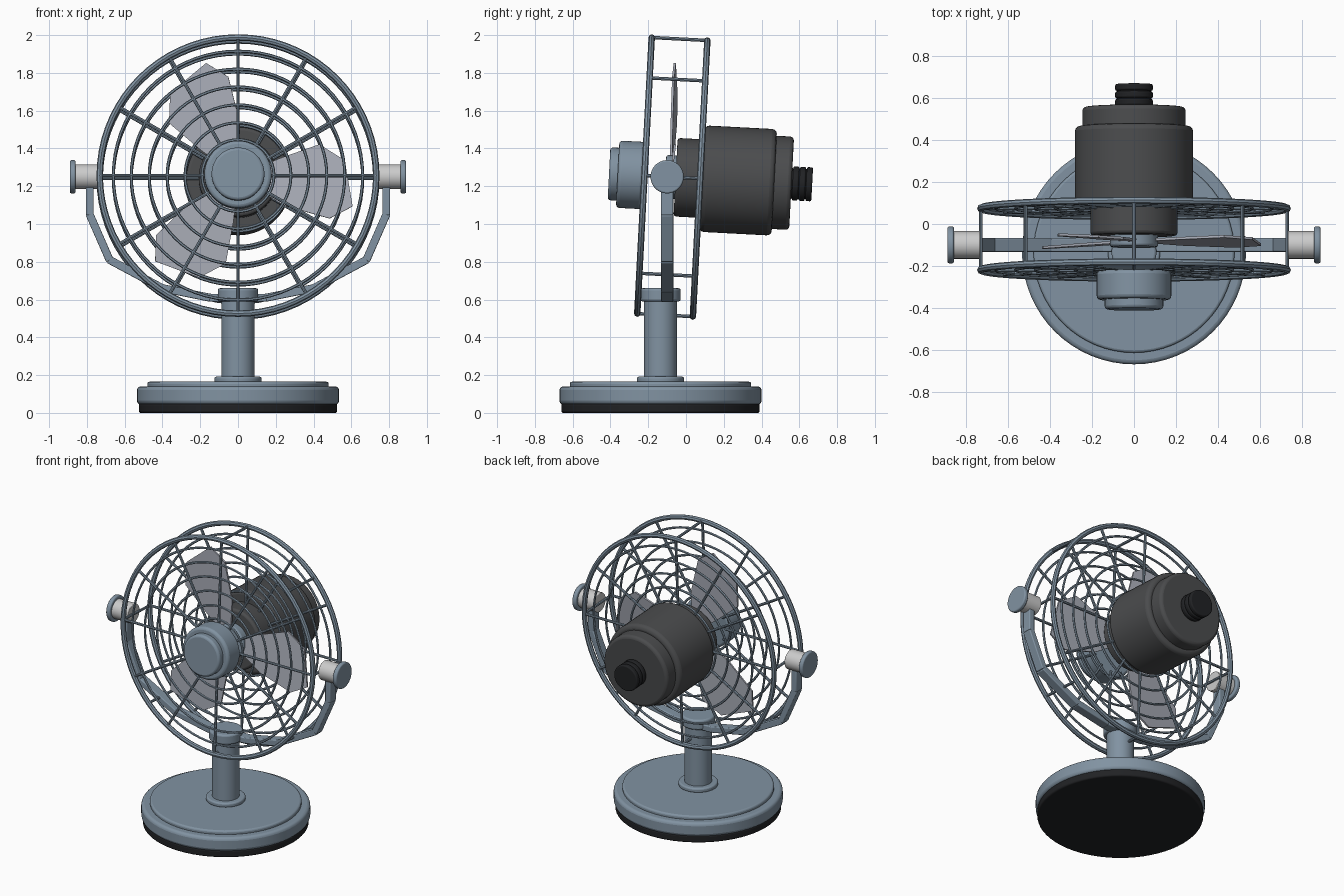
import bpy, bmesh, math
from math import pi, sin, cos, radians
from mathutils import Matrix, Vector

if "Cube" in bpy.data.objects:
    bpy.data.objects.remove(bpy.data.objects["Cube"])


def material(name, *rgb):
    m = bpy.data.materials.new(name)
    m.diffuse_color = (*rgb, 1)
    m.use_nodes = True
    m.node_tree.nodes["Principled BSDF"].inputs["Base Color"].default_value = m.diffuse_color
    return m


STEEL = material("steel_blue", 0.22, 0.29, 0.36)
DARK = material("motor_grey", 0.07, 0.072, 0.075)
RUBBER = material("rubber", 0.015, 0.016, 0.018)
LIGHT = material("spacer_grey", 0.62, 0.62, 0.60)
BLADE = material("blade_grey", 0.40, 0.42, 0.48)

# Head leans back 3 degrees about its pivot; local y is the fan axis
HEAD = Matrix.Translation((0, -0.10, 1.25)) @ Matrix.Rotation(radians(-3), 4, 'X')
ALONG_Y = Matrix.Rotation(pi / 2, 4, 'X')
ALONG_X = Matrix.Rotation(pi / 2, 4, 'Y')


def finish(name, bm, mat, matrix=Matrix(), bevel=0):
    bmesh.ops.recalc_face_normals(bm, faces=bm.faces)
    me = bpy.data.meshes.new(name)
    bm.to_mesh(me)
    bm.free()
    ob = bpy.data.objects.new(name, me)
    bpy.context.collection.objects.link(ob)
    me.materials.append(mat)
    ob.matrix_world = matrix
    if bevel:
        mod = ob.modifiers.new("bevel", 'BEVEL')
        mod.width, mod.segments, mod.limit_method = bevel, 3, 'ANGLE'
    bpy.ops.object.select_all(action='DESELECT')
    ob.select_set(True)
    bpy.context.view_layer.objects.active = ob
    bpy.ops.object.shade_smooth_by_angle(angle=radians(40))
    return ob


def cylinder(name, r, start, end, mat, matrix=Matrix(), axis=Matrix(), bevel=0.01, sides=64):
    bm = bmesh.new()
    place = Matrix.Translation((0, 0, (start + end) / 2))
    bmesh.ops.create_cone(bm, cap_ends=True, segments=sides, radius1=r, radius2=r,
                          depth=end - start, matrix=axis @ place)
    return finish(name, bm, mat, matrix, bevel)


def add_rod(bm, a, b, r):
    a, b = Vector(a), Vector(b)
    turn = (b - a).to_track_quat('Z', 'Y').to_matrix().to_4x4()
    bmesh.ops.create_cone(bm, cap_ends=True, segments=8, radius1=r, radius2=r,
                          depth=(b - a).length, matrix=Matrix.Translation((a + b) / 2) @ turn)


def add_ring(bm, R, r, y, n=72, k=8):
    loops = [[bm.verts.new(((R + r * cos(t)) * cos(a), y + r * sin(t), (R + r * cos(t)) * sin(a)))
              for t in (2 * pi * j / k for j in range(k))]
             for a in (2 * pi * i / n for i in range(n))]
    for i in range(n):
        p, q = loops[i], loops[(i + 1) % n]
        for j in range(k):
            bm.faces.new((p[j], p[(j + 1) % k], q[(j + 1) % k], q[j]))


# Base and post
STAND = Matrix.Translation((0, -0.135, 0))
cylinder("base_pad", 0.525, 0, 0.05, RUBBER, STAND)
cylinder("base", 0.535, 0.045, 0.14, STEEL, STAND, bevel=0.02)
cylinder("base_top", 0.48, 0.13, 0.165, STEEL, STAND, bevel=0.012)
cylinder("post_foot", 0.125, 0.16, 0.192, STEEL, STAND)
cylinder("post", 0.087, 0.16, 0.62, STEEL, STAND)
cylinder("post_collar", 0.107, 0.59, 0.66, STEEL, STAND, bevel=0.012)

# Yoke: faceted flat bars from the post up to each pivot
arm = [(0, 0.605), (0.15, 0.61), (0.40, 0.66), (0.68, 0.81), (0.785, 1.05), (0.785, 1.22)]
for side, label in ((-1, "left"), (1, "right")):
    bm = bmesh.new()
    for (x0, z0), (x1, z1) in zip(arm, arm[1:]):
        a, b = Vector((side * x0, -0.10, z0)), Vector((side * x1, -0.10, z1))
        d = b - a
        m = (Matrix.Translation((a + b) / 2) @ Matrix.Rotation(math.atan2(d.x, d.z), 4, 'Y')
             @ Matrix.Diagonal((0.042, 0.066, d.length + 0.008, 1)))
        bmesh.ops.create_cube(bm, size=1, matrix=m)
    finish("yoke_arm_" + label, bm, STEEL, bevel=0.006)
    # Pivot spacer and knob
    pivot = Matrix.Translation((0, -0.10, 1.25)) @ Matrix.Diagonal((side, 1, 1, 1))
    s = (0.735, 0.865) if side > 0 else (-0.865, -0.735)
    k = (0.86, 0.89) if side > 0 else (-0.89, -0.86)
    P = Matrix.Translation((0, -0.10, 1.25))
    cylinder("pivot_spacer_" + label, 0.066, *s, LIGHT, P, ALONG_X, 0.004, 32)
    cylinder("pivot_knob_" + label, 0.088, *k, STEEL, P, ALONG_X, 0.008, 48)

# Front and rear grilles
for label, y in (("front", -0.12), ("rear", 0.175)):
    bm = bmesh.new()
    add_ring(bm, 0.732, 0.017, y)
    finish(label + "_rim", bm, STEEL, HEAD)
    bm = bmesh.new()
    for R in (0.19, 0.28, 0.375, 0.47, 0.565, 0.66):
        add_ring(bm, R, 0.008, y, k=6)
    for i in range(12):
        c, s = cos(i * pi / 6), sin(i * pi / 6)
        add_rod(bm, (0.15 * c, y, 0.15 * s), (0.732 * c, y, 0.732 * s), 0.009)
    finish(label + "_grille", bm, STEEL, HEAD)

# Bars joining the two rims
bm = bmesh.new()
for i in range(8):
    c, s = 0.732 * cos(i * pi / 4), 0.732 * sin(i * pi / 4)
    add_rod(bm, (c, -0.12, s), (c, 0.175, s), 0.009)
finish("cage_bars", bm, STEEL, HEAD)


def head_disc(name, r, y0, y1, mat, bevel=0.015):
    cylinder(name, r, -y1, -y0, mat, HEAD, ALONG_Y, bevel)


# Front hub, motor and rear knob
head_disc("front_hub", 0.178, -0.262, -0.125, STEEL, 0.018)
head_disc("front_cap", 0.14, -0.308, -0.25, STEEL)
head_disc("motor_neck", 0.208, 0.045, 0.22, DARK)
head_disc("motor_body", 0.282, 0.185, 0.568, DARK, 0.025)
head_disc("motor_rear", 0.247, 0.55, 0.66, DARK, 0.02)
head_disc("rear_knob_core", 0.08, 0.65, 0.765, RUBBER, 0.006)
for i in range(3):
    y = 0.665 + i * 0.036
    head_disc(f"rear_knob_rib_{i + 1}", 0.09, y, y + 0.032, RUBBER, 0.008)

# Three slightly pitched blades on a small hub
head_disc("fan_hub", 0.115, -0.01, 0.06, STEEL, 0.012)
outline = [(0.08, 0.04), (0.22, 0.10), (0.43, 0.175), (0.565, 0.09),
           (0.607, -0.155), (0.485, -0.22), (0.24, -0.15), (0.08, -0.05)]
for i in range(3):
    bm = bmesh.new()
    face = bm.faces.new([bm.verts.new((x, 0.014, z)) for x, z in outline])
    ext = bmesh.ops.extrude_face_region(bm, geom=[face])
    verts = [v for v in ext['geom'] if isinstance(v, bmesh.types.BMVert)]
    bmesh.ops.translate(bm, verts=verts, vec=(0, 0.012, 0))
    turn = Matrix.Rotation(-i * 2 * pi / 3, 4, 'Y') @ Matrix.Rotation(radians(-4), 4, 'X')
    finish(f"blade_{i + 1}", bm, BLADE, HEAD @ turn)
